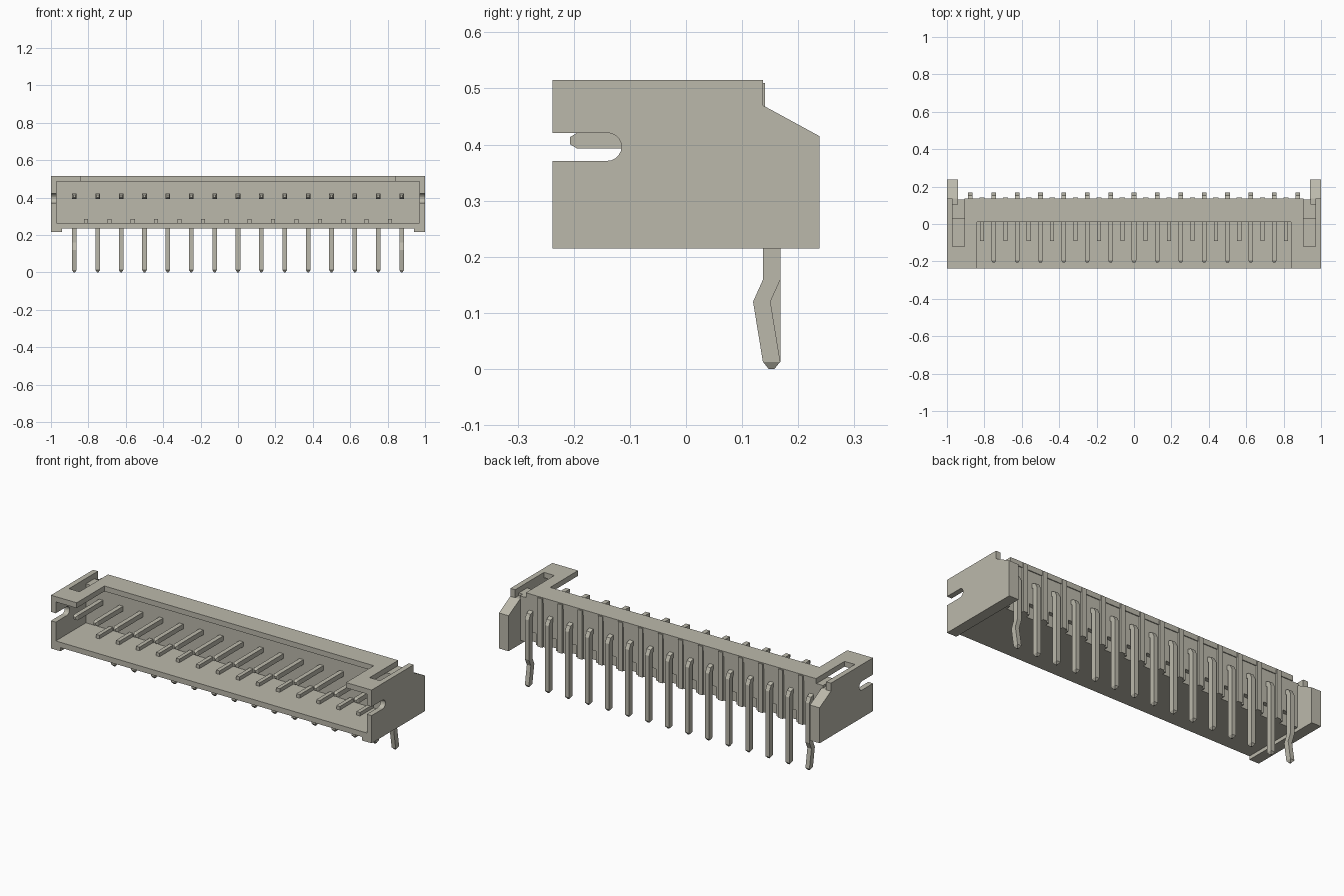
import bpy
import bmesh
from math import cos, sin, pi, radians

if "Cube" in bpy.data.objects:
    bpy.data.objects.remove(bpy.data.objects["Cube"], do_unlink=True)

COLOR = (0.5, 0.485, 0.41, 1)
beige = bpy.data.materials.new("warm_beige")
beige.use_nodes = True
beige.diffuse_color = COLOR
beige.node_tree.nodes["Principled BSDF"].inputs["Base Color"].default_value = COLOR


def finish(name, bm):
    bmesh.ops.recalc_face_normals(bm, faces=bm.faces)
    mesh = bpy.data.meshes.new(name)
    bm.to_mesh(mesh)
    bm.free()
    mesh.materials.append(beige)
    obj = bpy.data.objects.new(name, mesh)
    bpy.context.collection.objects.link(obj)
    return obj


def slab(name, x0, x1, profile):
    """Extrude a (y, z) outline along x."""
    bm = bmesh.new()
    face = bm.faces.new([bm.verts.new((x0, y, z)) for y, z in profile])
    new = bmesh.ops.extrude_face_region(bm, geom=[face])["geom"]
    verts = [v for v in new if isinstance(v, bmesh.types.BMVert)]
    bmesh.ops.translate(bm, verts=verts, vec=(x1 - x0, 0, 0))
    return finish(name, bm)


def box(name, x0, x1, y0, y1, z0, z1):
    return slab(name, x0, x1, [(y0, z0), (y1, z0), (y1, z1), (y0, z1)])


def pin(name, x, stations):
    """Sweep a square section; each station is y, z, tilt, half depth, half width."""
    bm = bmesh.new()
    rings = []
    for y, z, tilt, d, w in stations:
        dy, dz = d * cos(radians(tilt)), d * sin(radians(tilt))
        rings.append([bm.verts.new((x + sx * w, y + s * dy, z + s * dz))
                      for sx, s in ((-1, -1), (1, -1), (1, 1), (-1, 1))])
    for a, b in zip(rings, rings[1:]):
        for i in range(4):
            j = (i + 1) % 4
            bm.faces.new((a[i], a[j], b[j], b[i]))
    bm.faces.new(rings[0])
    bm.faces.new(rings[-1])
    return finish(name, bm)


FRONT, BACK, TOP, BOTTOM = -0.238, 0.13, 0.515, 0.235
PITCH, COUNT = 0.125, 15
first = -PITCH * (COUNT - 1) / 2

# Floor, rear wall and the top lip
box("floor", -0.97, 0.97, FRONT, 0.105, BOTTOM, 0.265)
box("rear_wall", -0.97, 0.97, 0.03, 0.105, BOTTOM, 0.485)
box("rear_skin", -0.945, 0.945, 0.105, BACK, 0.3, 0.485)
box("top_lip", -0.905, 0.905, 0.01, BACK + 0.005, 0.485, TOP)

# Side walls with a rounded, open-fronted slot, and the stepped rear ears
slot = [(-0.14 + 0.025 * sin(t * pi / 10), 0.396 - 0.025 * cos(t * pi / 10))
        for t in range(11)]
ear = [(0.238, 0.415), (0.137, 0.47)]
wall = [(FRONT, 0.215), (0.238, 0.215)] + ear + [(0.137, TOP), (FRONT, TOP)]
wall += [(FRONT, 0.421)] + slot[::-1] + [(FRONT, 0.371)]
for side, s in (("left", 1), ("right", -1)):
    slab(side + "_wall", s * 0.97, s, wall)
    slab(side + "_ear", s * 0.94, s * 0.97,
         [(0.105, 0.215), (0.238, 0.215)] + ear + [(0.105, 0.47)])
    box(side + "_foot_rail", s * 0.94, s * 0.97, FRONT, 0.105, 0.215, BOTTOM)
    box(side + "_top_tab", s * 0.84, s * 0.905, FRONT, 0.01, 0.485, TOP)
    box(side + "_tab_bridge", s * 0.905, s * 0.97, FRONT, -0.12, 0.485, TOP)

# Ribs between the pins, on the floor and down the back
for i in range(COUNT - 1):
    x = first + PITCH * (i + 0.5)
    box("floor_rib", x - 0.011, x + 0.011, -0.09, 0.03, 0.265, 0.285)
    box("rear_rib", x - 0.014, x + 0.014, 0.105, 0.141, BOTTOM, TOP - 0.005)
    box("rear_block", x - 0.033, x + 0.033, 0.105, BACK, BOTTOM, 0.3)
for s in (-1, 1):
    box("rear_end_block", s * 0.905, s * 0.945, 0.105, BACK, BOTTOM, 0.3)

# Bent pins; the two outermost have kinked legs
W, D, LEG = 0.0125, 0.0135, 0.1525
for i in range(COUNT):
    path = [(-0.207, 0.407, 90, D * 0.45, W * 0.45), (-0.195, 0.407, 90, D, W),
            (0.128, 0.407, 90, D, W), (0.145, 0.401, 50, D, W),
            (LEG, 0.383, 0, 0.0155, W)]
    if i in (0, COUNT - 1):
        path += [(LEG, 0.159, 0, 0.0155, W), (0.135, 0.12, 0, 0.0155, W)]
    path += [(LEG, 0.013, 0, 0.0155, W), (LEG, 0, 0, 0.005, 0.004)]
    pin("pin", first + PITCH * i, path)
